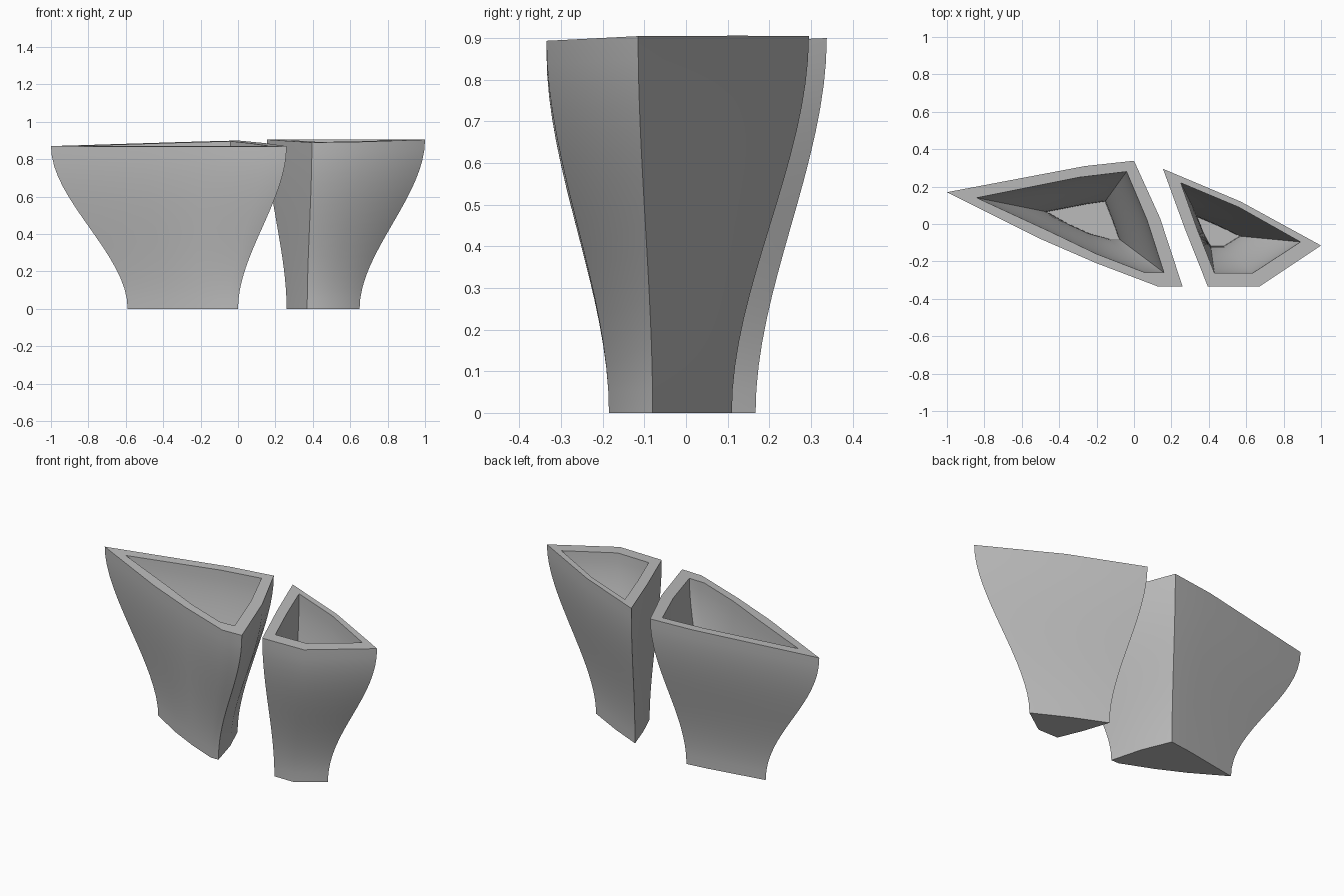
import bpy
import bmesh
import math

old = bpy.data.objects.get("Cube")
if old:
    bpy.data.objects.remove(old, do_unlink=True)

# Single matte grey for both vessels
GREY = (0.5, 0.5, 0.5, 1.0)
grey = bpy.data.materials.new("warm_grey")
grey.use_nodes = True
grey.diffuse_color = GREY
grey.node_tree.nodes["Principled BSDF"].inputs["Base Color"].default_value = GREY

FLOOR = 0.06
STEPS = 16


def flare(t):
    """S-shaped flare: vertical at the foot and again at the rim."""
    return t * t * (3 - 2 * t)


def loft_rings(bm, low, high, floor_z, rim_height):
    """Stack rings of vertices that blend the low outline into the high one."""
    rings = []
    for step in range(STEPS + 1):
        t = step / STEPS
        blend = flare(t)
        ring = []
        for (lx, ly), (hx, hy) in zip(low, high):
            x = lx + (hx - lx) * blend
            y = ly + (hy - ly) * blend
            z = floor_z + (rim_height(hx, hy) - floor_z) * t
            ring.append(bm.verts.new((x, y, z)))
        rings.append(ring)
    return rings


def bridge(bm, first, second):
    """Join two matching rings with quads."""
    count = len(first)
    for i in range(count):
        j = (i + 1) % count
        bm.faces.new((first[i], first[j], second[j], second[i]))


def build_vessel(name, foot, rim, inner_foot, inner_rim, rim_height):
    bm = bmesh.new()
    outer = loft_rings(bm, foot, rim, 0, rim_height)
    inner = loft_rings(bm, inner_foot, inner_rim, FLOOR, rim_height)

    # Outer wall up, over the rim, then down the inside
    path = outer + inner[::-1]
    for first, second in zip(path, path[1:]):
        bridge(bm, first, second)

    # Underside and inner floor
    bm.faces.new(outer[0][::-1])
    bm.faces.new(inner[0])
    bmesh.ops.recalc_face_normals(bm, faces=bm.faces[:])

    mesh = bpy.data.meshes.new(name)
    bm.to_mesh(mesh)
    bm.free()
    mesh.materials.append(grey)
    vessel = bpy.data.objects.new(name, mesh)
    bpy.context.collection.objects.link(vessel)

    bpy.ops.object.select_all(action="DESELECT")
    vessel.select_set(True)
    bpy.context.view_layer.objects.active = vessel
    bpy.ops.object.shade_smooth_by_angle(angle=math.radians(40))
    return vessel


# Wide vessel with a long pointed side
build_vessel(
    "wide_vessel",
    foot=[(-.59, .09), (-.39, -.03), (-.23, -.11), (-.05, -.185),
          (0, -.185), (-.05, 0), (-.12, .167), (-.25, .15)],
    rim=[(-1, .17), (-.5, -.08), (-.2, -.21), (.13, -.335),
         (.26, -.335), (.14, .03), (0, .338), (-.26, .31)],
    inner_foot=[(-.465, .065), (-.35, 0), (-.24, -.05), (-.13, -.08),
                (-.08, -.08), (-.115, .02), (-.155, .12), (-.26, .105)],
    inner_rim=[(-.84, .14), (-.45, -.04), (-.2, -.16), (.06, -.26),
               (.16, -.26), (.07, .02), (-.04, .28), (-.29, .25)],
    rim_height=lambda x, y: .87 + .021 * (x + 1) + .053 * (y - .17),
)

# Narrow vessel beside it
build_vessel(
    "narrow_vessel",
    foot=[(.26, .11), (.31, -.04), (.37, -.185),
          (.5, -.185), (.65, -.08), (.45, .025)],
    rim=[(.155, .295), (.27, -.02), (.395, -.335),
         (.67, -.335), (1, -.115), (.57, .12)],
    inner_foot=[(.34, .037), (.37, -.04), (.41, -.118),
                (.48, -.118), (.565, -.065), (.45, -.01)],
    inner_rim=[(.25, .22), (.335, -.02), (.43, -.262),
               (.635, -.262), (.89, -.096), (.56, .09)],
    rim_height=lambda x, y: .905 + .014 * (x - .155) + .03 * (y - .295),
)
